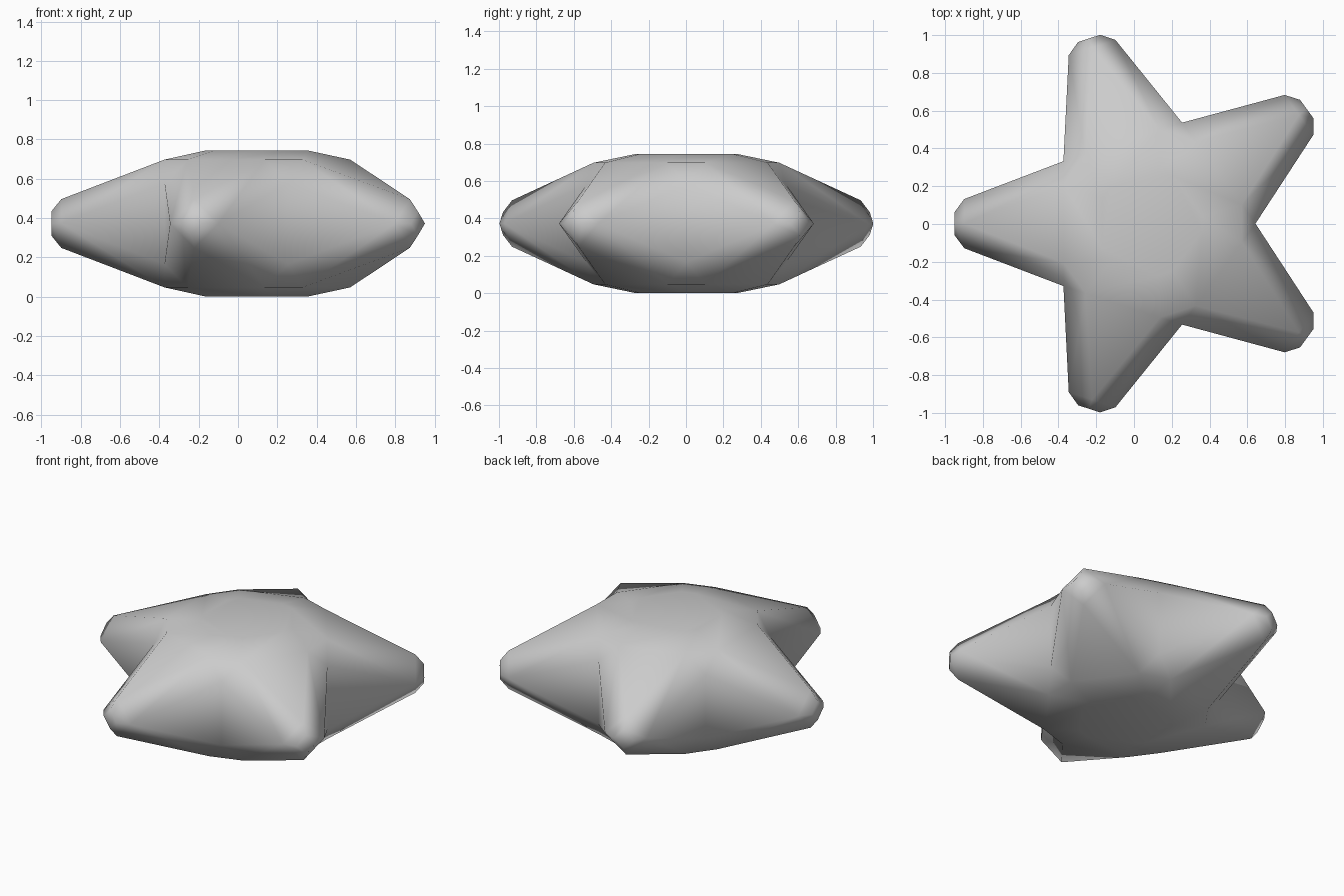
import bpy, bmesh, math
from mathutils import Matrix, Vector

cube = bpy.data.objects.get("Cube")
if cube:
    bpy.data.objects.remove(cube, do_unlink=True)

grey = bpy.data.materials.new("plain_grey")
grey.use_nodes = True
colour = (0.6, 0.6, 0.6, 1)
grey.diffuse_color = colour
grey.node_tree.nodes["Principled BSDF"].inputs["Base Color"].default_value = colour

ARMS = 5
HALF = math.pi / ARMS
CENTRE = Vector((0.081, 0.002, 0.3725))
bm = bmesh.new()


def turned(angle, point):
    """Add a vertex given in the frame of an arm pointing along angle."""
    return bm.verts.new(CENTRE + Matrix.Rotation(angle, 3, 'Z') @ Vector(point))


def face(*verts):
    bm.faces.new(verts)


# Shared corners: broad arm roots, flat crown, and an upright edge in each valley
angles = [math.pi + 2 * HALF * i for i in range(ARMS)]
valleys, roots, crowns = {}, {}, {}
for s in (1, -1):
    for i, a in enumerate(angles):
        valleys[s, i] = turned(a + HALF, (0.562, 0, s * 0.207))
        for side in (-1, 1):
            roots[s, i, side] = turned(a, (0.455, side * 0.207, s * 0.325))
            crowns[s, i, side] = turned(a, (0.25, side * 0.13, s * 0.3705))

for i, a in enumerate(angles):
    # Blunt arm tip: two diamond rings and an end cap
    rings = []
    for reach, wide, tall in ((0.98, 0.13, 0.124), (1.031, 0.061, 0.061)):
        rings.append([turned(a, (reach, y * wide, z * tall))
                      for y, z in ((1, 0), (0, 1), (-1, 0), (0, -1))])
    for k in range(4):
        n = (k + 1) % 4
        face(rings[0][k], rings[0][n], rings[1][n], rings[1][k])
    face(*rings[1])

    # Arm sides running from root and valley to the tip
    left, top, right, bottom = rings[0]
    j = (i + 1) % ARMS
    h = (i - 1) % ARMS
    for flank, v in ((left, i), (right, h)):
        face(valleys[1, v], valleys[-1, v], flank)
    for s, ridge in ((1, top), (-1, bottom)):
        face(roots[s, i, -1], roots[s, i, 1], ridge)
        for side, flank, v in ((1, left, i), (-1, right, h)):
            face(roots[s, i, side], flank, ridge)
            face(roots[s, i, side], valleys[s, v], flank)

        # Shoulder band between the roots and the flat crown
        face(roots[s, i, 1], roots[s, j, -1], valleys[s, i])
        face(roots[s, i, -1], roots[s, i, 1], crowns[s, i, 1], crowns[s, i, -1])
        face(roots[s, i, 1], roots[s, j, -1], crowns[s, j, -1], crowns[s, i, 1])

# Flat crown and underside
for s in (1, -1):
    face(*[crowns[s, i, side] for i in range(ARMS) for side in (-1, 1)])

bmesh.ops.recalc_face_normals(bm, faces=bm.faces)
mesh = bpy.data.meshes.new("puffy_star")
bm.to_mesh(mesh)
bm.free()
mesh.materials.append(grey)
mesh.shade_smooth()
star = bpy.data.objects.new("puffy_star", mesh)
bpy.context.collection.objects.link(star)
